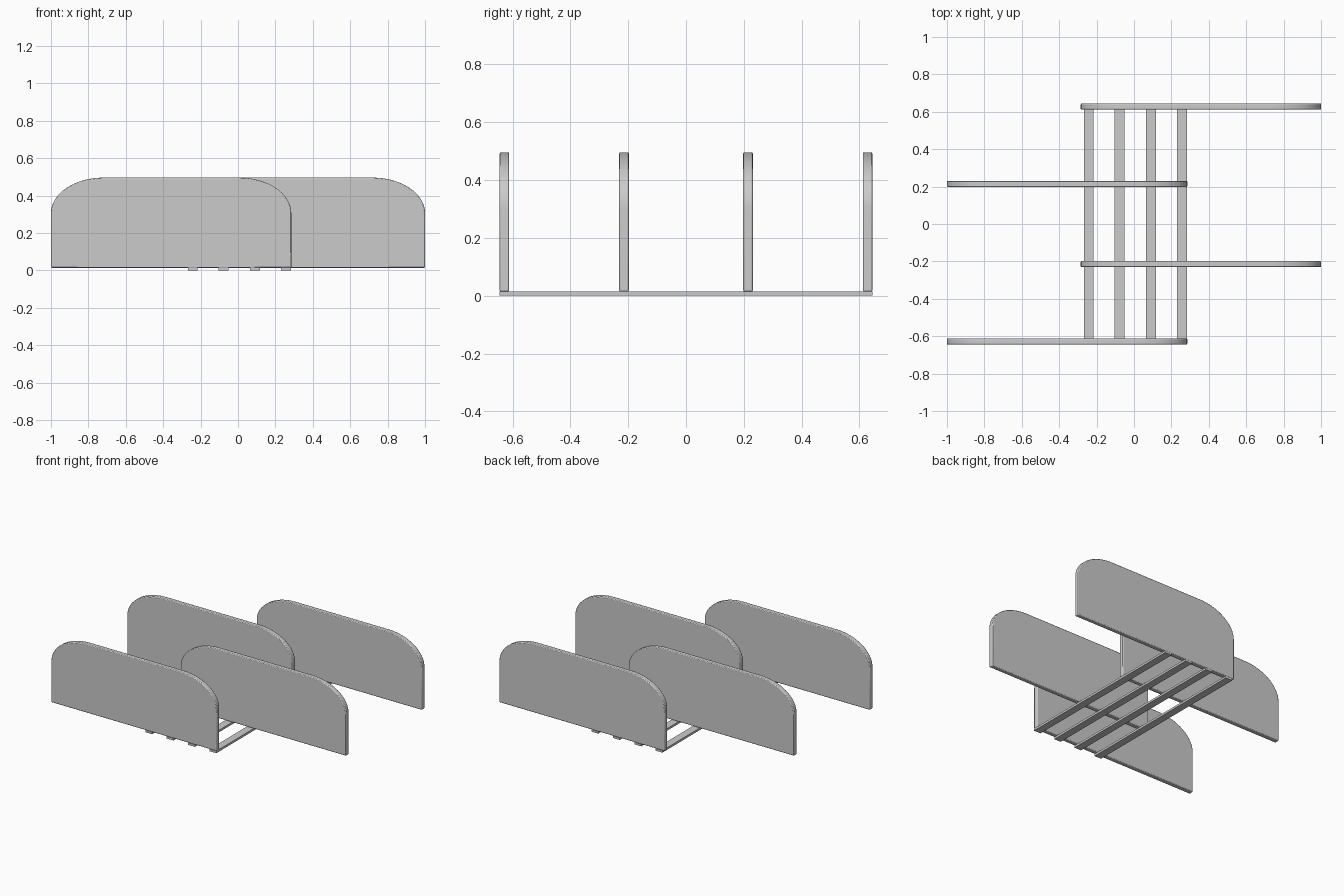
import bpy, bmesh, math

if "Cube" in bpy.data.objects:
    bpy.data.objects.remove(bpy.data.objects["Cube"])

T = 0.033           # panel thickness
Z0, Z1 = 0.014, 0.496


def finish(name, bm, bevel=0.0):
    bmesh.ops.recalc_face_normals(bm, faces=bm.faces[:])
    me = bpy.data.meshes.new(name)
    bm.to_mesh(me)
    bm.free()
    ob = bpy.data.objects.new(name, me)
    bpy.context.collection.objects.link(ob)
    if bevel:
        mod = ob.modifiers.new("rounded_rim", 'BEVEL')
        mod.width = bevel
        mod.segments = 2
        mod.limit_method = 'ANGLE'
        mod.angle_limit = math.radians(40)
    bpy.context.view_layer.objects.active = ob
    ob.select_set(True)
    bpy.ops.object.shade_smooth_by_angle(angle=math.radians(30))
    ob.select_set(False)
    return ob


# Upright divider panel with elliptical top corners
def panel(name, x0, x1, y):
    rx, rz, n = 0.28, 0.19, 16
    pts = [(x0, Z0), (x1, Z0)]
    for cx, start in ((x1 - rx, 0.0), (x0 + rx, math.pi / 2)):
        for i in range(n + 1):
            a = start + math.pi / 2 * i / n
            pts.append((cx + rx * math.cos(a), Z1 - rz + rz * math.sin(a)))
    bm = bmesh.new()
    face = bm.faces.new([bm.verts.new((x, y - T / 2, z)) for x, z in pts])
    ext = bmesh.ops.extrude_face_region(bm, geom=[face])
    verts = [v for v in ext["geom"] if isinstance(v, bmesh.types.BMVert)]
    bmesh.ops.translate(bm, vec=(0, T, 0), verts=verts)
    finish(name, bm, 0.005)


# Flat base slat running front to back
def slat(name, x):
    bm = bmesh.new()
    bmesh.ops.create_cube(bm, size=1)
    bmesh.ops.scale(bm, vec=(0.053, 1.29, 0.015), verts=bm.verts[:])
    bmesh.ops.translate(bm, vec=(x, 0, 0.0075), verts=bm.verts[:])
    finish(name, bm)


# Four panels, staggered left and right
for i, y in enumerate((-0.628, -0.2145, 0.2145, 0.628)):
    if i % 2 == 0:
        panel(f"left_divider_{i + 1}", -1.0, 0.285, y)
    else:
        panel(f"right_divider_{i + 1}", -0.285, 1.0, y)

# Four slats joining the panels
for i, x in enumerate((-0.242, -0.077, 0.09, 0.257)):
    slat(f"base_slat_{i + 1}", x)
